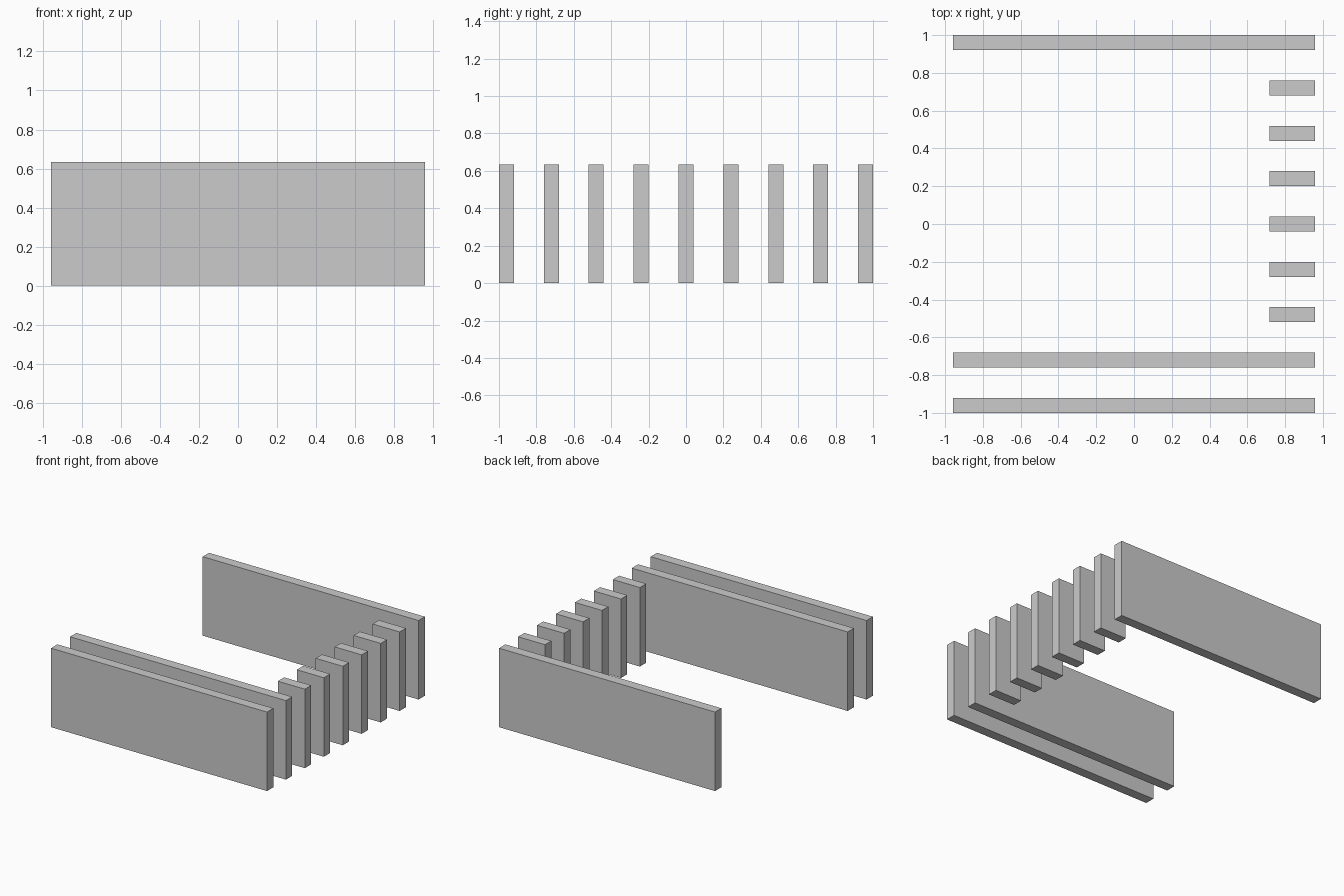
import bpy

if "Cube" in bpy.data.objects:
    bpy.data.objects.remove(bpy.data.objects["Cube"])

HALF_X = 0.957    # half length of the long panels
HEIGHT = 0.633
THICK = 0.08
PITCH = 0.24      # spacing between panel centres
SHORT = 0.24      # length of the short panels
COUNT = 9
LONG_ROWS = {0, 1, COUNT - 1}


def panel(name, x0, x1, y):
    """Upright slab standing on the ground, centred on y."""
    bpy.ops.mesh.primitive_cube_add(size=1, location=((x0 + x1) / 2, y, HEIGHT / 2))
    obj = bpy.context.object
    obj.name = name
    obj.scale = (x1 - x0, THICK, HEIGHT)
    bpy.ops.object.transform_apply(location=False, rotation=False, scale=True)


# Row of evenly spaced panels: full length at the ends, short along the right edge
for i in range(COUNT):
    y = (i - (COUNT - 1) / 2) * PITCH
    if i in LONG_ROWS:
        panel(f"long_panel_{i + 1}", -HALF_X, HALF_X, y)
    else:
        panel(f"short_panel_{i + 1}", HALF_X - SHORT, HALF_X, y)
